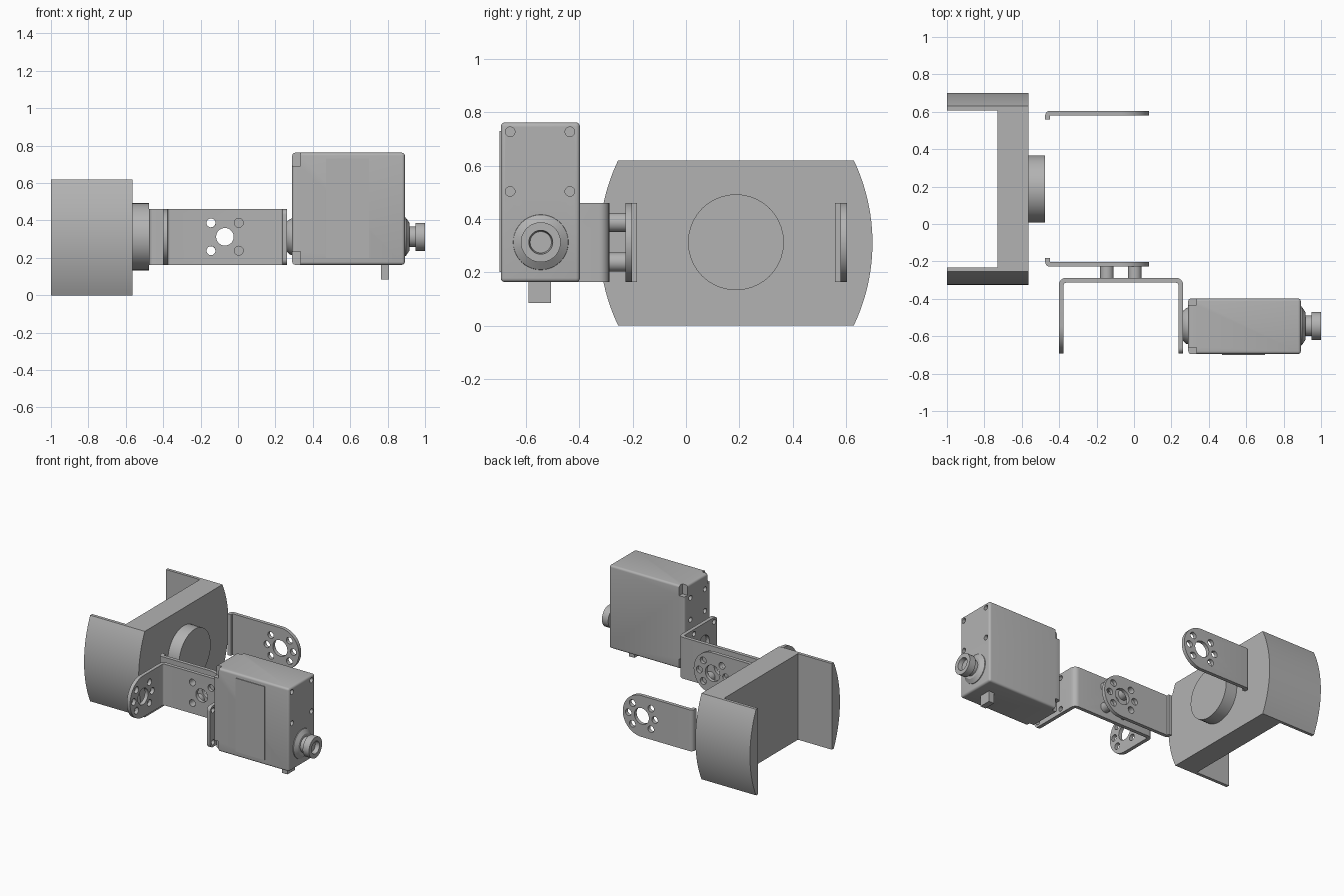
import bpy, bmesh, math
from mathutils import Matrix

if "Cube" in bpy.data.objects:
    bpy.data.objects.remove(bpy.data.objects["Cube"], do_unlink=True)

grey = bpy.data.materials.new("plain grey")
grey.use_nodes = True
GREY = (0.45, 0.45, 0.45, 1)
grey.diffuse_color = GREY
grey.node_tree.nodes["Principled BSDF"].inputs["Base Color"].default_value = GREY

parts = []
MID = 0.3125          # height of the joint axis
HUB_X = -0.07         # axis of the side arms
SERVO_Y = -0.545      # axis of the servo shaft
BODY_Y = 0.1875       # middle of the body


def finish(name, bm):
    bmesh.ops.recalc_face_normals(bm, faces=bm.faces)
    mesh = bpy.data.meshes.new(name)
    bm.to_mesh(mesh)
    bm.free()
    mesh.materials.append(grey)
    obj = bpy.data.objects.new(name, mesh)
    bpy.context.collection.objects.link(obj)
    parts.append(obj)
    return obj


def prism(name, outlines, axis, lo, hi):
    """Solids from 2D outlines, extruded along an axis."""
    place = {"x": lambda u, v, w: (w, u, v),
             "y": lambda u, v, w: (u, w, v),
             "z": lambda u, v, w: (u, v, w)}[axis]
    bm = bmesh.new()
    for pts in outlines:
        low = [bm.verts.new(place(u, v, lo)) for u, v in pts]
        top = [bm.verts.new(place(u, v, hi)) for u, v in pts]
        bm.faces.new(low)
        bm.faces.new(top)
        for i in range(len(pts)):
            j = (i + 1) % len(pts)
            bm.faces.new((low[i], low[j], top[j], top[i]))
    return finish(name, bm)


def circle(u, v, r, n=32):
    return [(u + r * math.cos(math.tau * i / n), v + r * math.sin(math.tau * i / n))
            for i in range(n)]


def rect(u0, u1, v0, v1):
    return [(u0, v0), (u1, v0), (u1, v1), (u0, v1)]


def round_edges(obj, test, radius, segments=6):
    """Round the edges whose middle and direction pass the test."""
    bm = bmesh.new()
    bm.from_mesh(obj.data)
    edges = [e for e in bm.edges
             if test((e.verts[0].co + e.verts[1].co) / 2,
                     (e.verts[1].co - e.verts[0].co).normalized())]
    bmesh.ops.bevel(bm, geom=edges, offset=radius, segments=segments,
                    profile=0.5, affect="EDGES")
    bm.to_mesh(obj.data)
    bm.free()


def cut(obj, outlines, axis, lo, hi):
    cutter = prism("cutter", outlines, axis, lo, hi)
    cutter.hide_render = True
    parts.remove(cutter)
    mod = obj.modifiers.new("cut", "BOOLEAN")
    mod.operation, mod.solver, mod.object = "DIFFERENCE", "EXACT", cutter
    graph = bpy.context.evaluated_depsgraph_get()
    mesh = bpy.data.meshes.new_from_object(obj.evaluated_get(graph))
    obj.modifiers.clear()
    obj.data = mesh
    bpy.data.objects.remove(cutter, do_unlink=True)


def turned(name, profile, y, z):
    """Lathe a profile of (x, radius) about an axis along x."""
    bm = bmesh.new()
    verts = [bm.verts.new((x, 0, r)) for x, r in profile]
    edges = [bm.edges.new(pair) for pair in zip(verts, verts[1:])]
    bmesh.ops.spin(bm, geom=verts + edges, cent=(0, 0, 0), axis=(1, 0, 0),
                   angle=math.tau, steps=40)
    bmesh.ops.remove_doubles(bm, verts=bm.verts, dist=0.0001)
    bm.transform(Matrix.Translation((0, y, z)))
    return finish(name, bm)


def hub_holes(u, centre, angles):
    ring = [circle(u + 0.105 * math.cos(math.radians(a)),
                   MID + 0.105 * math.sin(math.radians(a)), 0.024, 20) for a in angles]
    return [circle(u, MID, centre)] + ring


SIX = (0, 45, 135, 180, 225, 315)
FOUR = (45, 135, 225, 315)

# Body: barrel-sided block, open channel at its outer side
R = 0.72
side = []
for i in range(25):
    a = math.asin(0.31 / R) * (i / 12 - 1)
    side.append((0.5125 - R * (1 - math.cos(a)), 0.31 + R * math.sin(a)))
outline = [(BODY_Y + h, z) for h, z in side] + [(BODY_Y - h, z) for h, z in reversed(side)]
body = prism("body_block", [outline], "x", -1, -0.565)
cut(body, [rect(-1.1, -0.73, -0.232, 0.608)], "z", -0.1, 0.8)
turned("body_disk", [(-0.567, 0), (-0.567, 0.18), (-0.475, 0.18), (-0.475, 0)], BODY_Y, MID)

# Side arms: bent plates with a round, drilled end
for name, outer, s in (("back_arm", 0.605, 1), ("front_arm", -0.228, -1)):
    inner, lip = outer - s * 0.026, outer - s * 0.045
    arm = prism(name, [[(-0.475, lip), (-0.449, lip), (-0.449, inner),
                        (0.08, inner), (0.08, outer), (-0.475, outer)]],
                "z", 0.163, 0.46)
    round_edges(arm, lambda m, d: m.x > 0.07 and abs(d.y) > 0.9, 0.147, 16)
    round_edges(arm, lambda m, d: m.x < -0.47 and abs(m.y - outer) < 0.001
                and abs(d.z) > 0.9, 0.025)
    cut(arm, hub_holes(HUB_X, 0.058, SIX), "y", outer - 0.1, outer + 0.1)

# U bracket: one round flange, one square flange
L, Rt, BACK, TIP, T = -0.402, 0.263, -0.288, -0.692, 0.026
bracket = prism("u_bracket", [[(L, TIP), (L + T, TIP), (L + T, BACK - T), (Rt - T, BACK - T),
                               (Rt - T, TIP), (Rt, TIP), (Rt, BACK), (L, BACK)]],
                "z", 0.163, 0.46)
round_edges(bracket, lambda m, d: abs(d.x) > 0.9 and m.y < -0.6 and m.x < 0, 0.147, 16)
round_edges(bracket, lambda m, d: abs(d.x) > 0.9 and m.y < -0.6 and m.x > 0, 0.03)
round_edges(bracket, lambda m, d: abs(d.z) > 0.9 and abs(m.y - BACK) < 0.001, 0.038)
round_edges(bracket, lambda m, d: abs(d.z) > 0.9 and abs(m.y - BACK + T) < 0.001, 0.012)
cut(bracket, hub_holes(HUB_X, 0.047, FOUR), "y", -0.4, -0.2)
cut(bracket, hub_holes(SERVO_Y, 0.058, SIX), "x", -0.5, -0.3)
corners = [circle(SERVO_Y + sy * 0.115, MID + sz * 0.115, 0.018, 20)
           for sy in (-1, 1) for sz in (-1, 1)]
cut(bracket, corners + [circle(SERVO_Y, MID, 0.06)], "x", 0.2, 0.28)

# Spacers between the bracket and the front arm
for sx in (-1, 1):
    for sz in (-1, 1):
        u, v = HUB_X + sx * 0.0745, MID + sz * 0.0745
        spacer = prism("spacer", [circle(u, v, 0.036)], "y", -0.29, -0.226)
        if sx < 0:
            cut(spacer, [circle(u, v, 0.024, 20)], "y", -0.4, -0.1)

# Servo case with corner notches and screw holes
Y0, Y1, Z0, Z1 = -0.695, -0.398, 0.163, 0.762
case = prism("servo_case", [rect(Y0, Y1, Z0, Z1)], "x", 0.29, 0.892)
round_edges(case, lambda m, d: True, 0.015, 4)
cut(case, [rect(y - 0.036, y + 0.036, z - 0.072, z + 0.072)
           for y in (Y0, Y1) for z in (Z0, Z1)], "x", 0.2, 0.333)
screws = [circle(y, z, 0.018, 20) for y in (-0.66, -0.436) for z in (0.503, 0.727)]
cut(case, screws, "x", 0.86, 1)
inner_screws = [circle(y, z, 0.018, 20) for y in (-0.63, -0.465) for z in (0.503, 0.66)]
cut(case, inner_screws, "x", 0.2, 0.32)
prism("servo_label_plate", [rect(0.47, 0.7, 0.2, 0.73)], "y", -0.7, -0.693)

# Servo shafts on both sides
turned("servo_horn", [(0.295, 0), (0.295, 0.1), (0.278, 0.095), (0.262, 0.08), (0.262, 0)],
       SERVO_Y, MID)
turned("shaft_knob", [(0.885, 0), (0.885, 0.105), (0.897, 0.103), (0.916, 0.075),
                      (0.916, 0.055), (0.95, 0.055), (0.95, 0.075), (1, 0.075),
                      (1, 0.045), (0.97, 0.04), (0.97, 0)], SERVO_Y, MID)

# Cable plug under the servo
prism("cable_plug", [rect(0.765, 0.808, -0.592, -0.506)], "z", 0.085, 0.17)

# Smooth shading with sharp corners kept
bpy.ops.object.select_all(action="DESELECT")
for obj in parts:
    obj.select_set(True)
bpy.context.view_layer.objects.active = parts[0]
bpy.ops.object.shade_smooth_by_angle(angle=math.radians(30))
